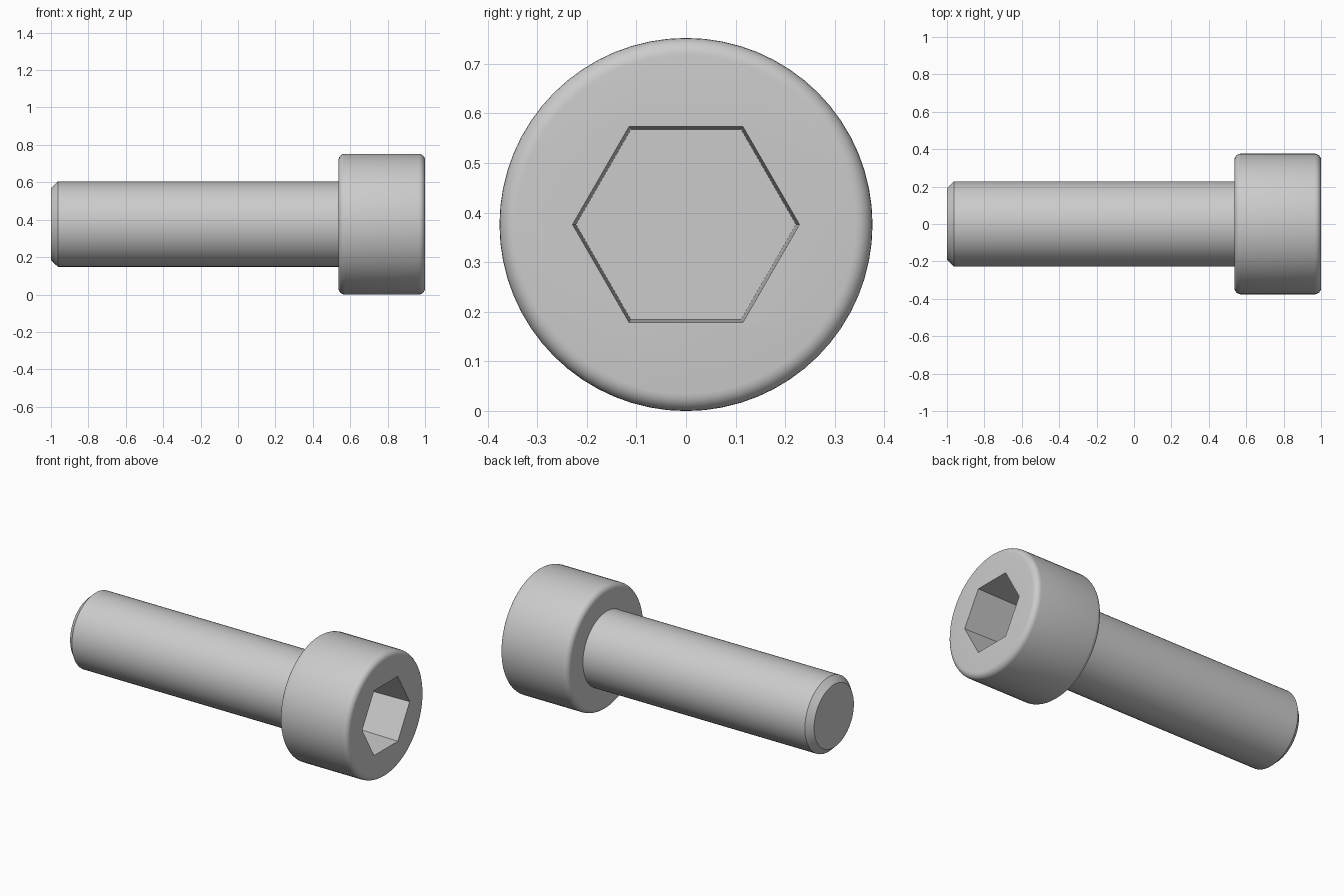
import bpy, bmesh, math
from mathutils import Matrix

if "Cube" in bpy.data.objects:
    bpy.data.objects.remove(bpy.data.objects["Cube"])

R, SHANK_R, HEX_AF = 0.376, 0.228, 0.198
HEAD_X, FILLET, SEGS = 0.537, 0.034, 64
AXIS = Matrix.Translation((0, 0, R))


def make_object(name, bm):
    bmesh.ops.recalc_face_normals(bm, faces=bm.faces)
    mesh = bpy.data.meshes.new(name)
    bm.to_mesh(mesh)
    bm.free()
    ob = bpy.data.objects.new(name, mesh)
    bpy.context.collection.objects.link(ob)
    ob.matrix_world = AXIS
    return ob


def loft(name, profile, segs):
    """Rings of (x, radius) around the x axis, capped at both ends."""
    bm = bmesh.new()
    angles = [2 * math.pi * i / segs for i in range(segs)]
    rings = [[bm.verts.new((x, r * math.cos(a), r * math.sin(a))) for a in angles]
             for x, r in profile]
    for a, b in zip(rings, rings[1:]):
        for i in range(segs):
            j = (i + 1) % segs
            bm.faces.new((a[i], a[j], b[j], b[i]))
    bm.faces.new(rings[0])
    bm.faces.new(rings[-1])
    return make_object(name, bm)


def fillet(cx, start, end, steps=6):
    """Quarter-round on the head rim."""
    pts = []
    for i in range(steps + 1):
        t = math.radians(start + (end - start) * i / steps)
        pts.append((cx + FILLET * math.cos(t), R - FILLET + FILLET * math.sin(t)))
    return pts


# Chamfered shank and round-edged head as one turned profile
profile = [(-1.0, 0.192), (-0.963, SHANK_R), (HEAD_X, SHANK_R)]
profile += fillet(HEAD_X + FILLET, 180, 90) + fillet(1 - FILLET, 90, 0)
screw = loft("socket_head_screw", profile, SEGS)

# Slightly tapered hexagonal socket
corner = HEX_AF / math.cos(math.pi / 6)
taper = 0.007 / 0.28
cutter = loft("hex_socket_cutter",
              [(0.72, corner - 0.28 * taper), (1.1, corner + 0.1 * taper)], 6)
cutter.hide_render = True

mod = screw.modifiers.new("hex_socket", 'BOOLEAN')
mod.operation = 'DIFFERENCE'
mod.solver = 'EXACT'
mod.object = cutter
bpy.context.view_layer.objects.active = screw
screw.select_set(True)
bpy.ops.object.modifier_apply(modifier=mod.name)
bpy.data.objects.remove(cutter)

bpy.ops.object.shade_smooth_by_angle(angle=math.radians(30))
